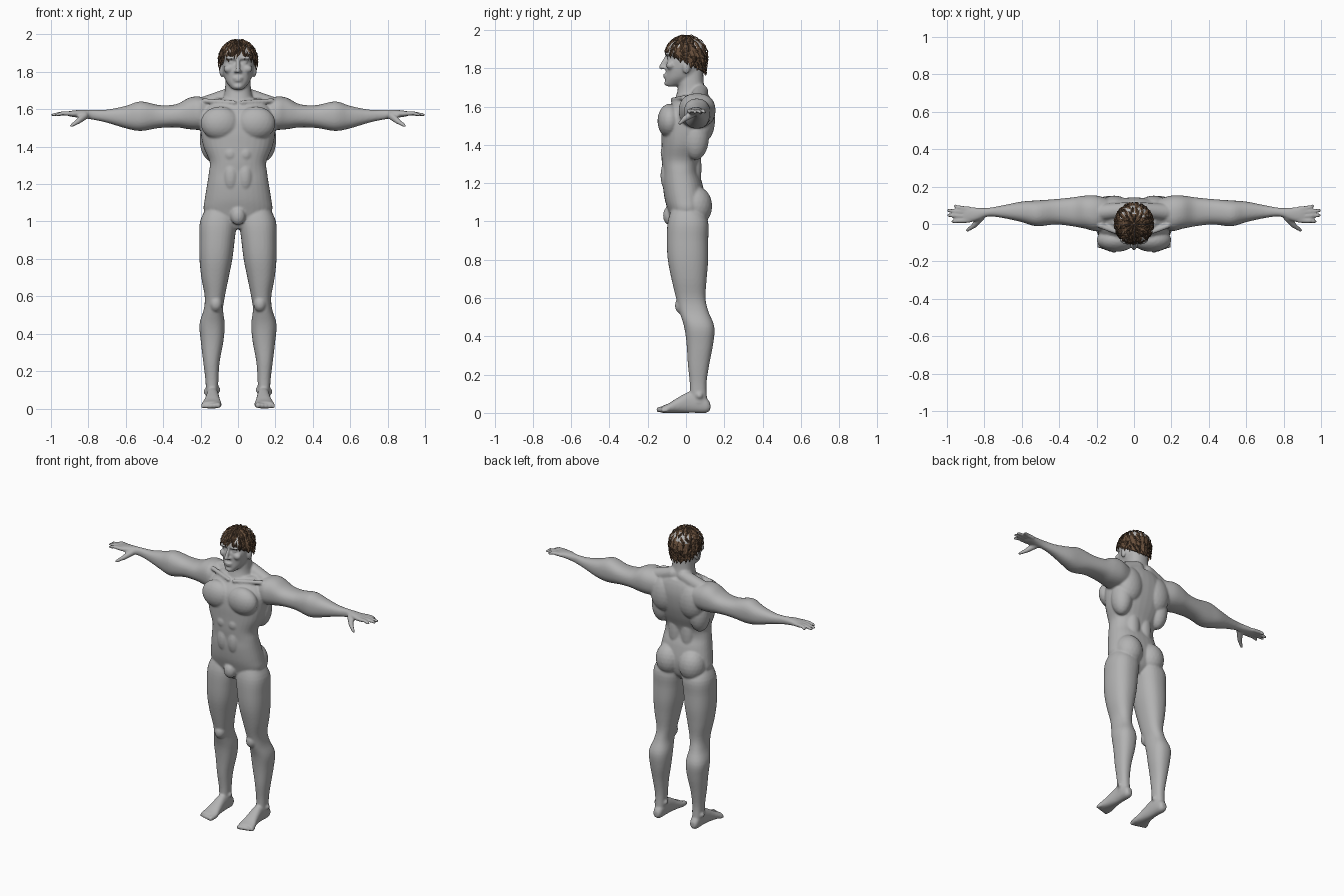
import bpy
import bmesh
import math
import random
from mathutils import Matrix, Vector

random.seed(4)
if "Cube" in bpy.data.objects:
    bpy.data.objects.remove(bpy.data.objects["Cube"], do_unlink=True)


def material(name, colour):
    mat = bpy.data.materials.new(name)
    mat.use_nodes = True
    rgba = (*colour, 1)
    mat.diffuse_color = rgba
    mat.node_tree.nodes["Principled BSDF"].inputs["Base Color"].default_value = rgba
    return mat


def finish(name, bm, materials):
    mesh = bpy.data.meshes.new(name)
    bm.to_mesh(mesh)
    bm.free()
    obj = bpy.data.objects.new(name, mesh)
    bpy.context.collection.objects.link(obj)
    for mat in materials:
        mesh.materials.append(mat)
    return obj


def spline(rings, steps=4):
    """Smoothly resample a list of rings (Catmull-Rom)."""
    padded = [rings[0], *rings, rings[-1]]
    for a, b, c, d in zip(padded, padded[1:], padded[2:], padded[3:]):
        for step in range(steps):
            t = step / steps
            yield [q + t / 2 * (r - p + t * (2 * p - 5 * q + 4 * r - s + t * (3 * (q - r) + s - p)))
                   for p, q, r, s in zip(a, b, c, d)]
    yield rings[-1]


def loft(bm, axis, rings, side=1, count=32, power=2.3):
    """Rings are (position, low u, high u, low v, high v) along an axis."""
    def bend(value):
        return math.copysign(abs(value) ** (2 / power), value)
    loops = []
    for t, u0, u1, v0, v1 in spline(rings):
        loop = []
        for i in range(count):
            angle = math.tau * i / count
            co = [(u0 + u1) / 2 + (u1 - u0) / 2 * bend(math.cos(angle)),
                  (v0 + v1) / 2 + (v1 - v0) / 2 * bend(math.sin(angle))]
            co.insert(axis, t)
            co[0] *= side
            loop.append(bm.verts.new(co))
        loops.append(loop)
    for a, b in zip(loops, loops[1:]):
        for i in range(count):
            j = (i + 1) % count
            bm.faces.new((a[i], a[j], b[j], b[i]))
    bm.faces.new(loops[0])
    bm.faces.new(loops[-1])


def blob(bm, centre, radii, side=1):
    place = Matrix.Translation((centre[0] * side, centre[1], centre[2]))
    bmesh.ops.create_icosphere(bm, subdivisions=3, radius=1,
                               matrix=place @ Matrix.Diagonal((*radii, 1)))


def tube(bm, start, end, r0, r1, side=1):
    """Tapered tube with round ends."""
    p, q = (Vector((v[0] * side, v[1], v[2])) for v in (start, end))
    turn = (q - p).to_track_quat("Z", "Y").to_matrix().to_4x4()
    bmesh.ops.create_cone(bm, cap_ends=True, segments=16, radius1=r0, radius2=r1,
                          depth=(q - p).length, matrix=Matrix.Translation((p + q) / 2) @ turn)
    blob(bm, p, (r0, r0, r0))
    blob(bm, q, (r1, r1, r1))


def even(rings):
    return [(z, -w, w, front, back) for z, w, front, back in rings]


skin = material("grey skin", (.45, .45, .45))
brown = material("brown hair", (.14, .08, .045))
dark = material("dark brown hair", (.06, .036, .022))
body = bmesh.new()

# Torso and neck
loft(body, 2, even([
    (.96, .05, -.05, .05), (1, .15, -.075, .085), (1.06, .183, -.095, .1),
    (1.12, .178, -.112, .1), (1.2, .165, -.122, .085), (1.26, .156, -.122, .066),
    (1.32, .152, -.127, .075), (1.4, .185, -.128, .108), (1.48, .2, -.128, .132),
    (1.56, .2, -.115, .142), (1.62, .17, -.075, .135), (1.66, .12, -.04, .12)]))
loft(body, 2, even([(1.6, .095, -.07, .12), (1.68, .074, -.045, .102),
                    (1.73, .068, -.04, .092), (1.8, .065, -.03, .09)]))
blob(body, (0, -.085, 1.03), (.04, .035, .05))

# Head with jaw and forehead
loft(body, 2, even([
    (1.705, .025, -.1, -.06), (1.72, .042, -.108, 0), (1.745, .062, -.107, .04),
    (1.77, .073, -.105, .07), (1.8, .08, -.105, .085), (1.835, .084, -.102, .095),
    (1.852, .086, -.092, .098), (1.875, .088, -.108, .1), (1.91, .085, -.097, .098),
    (1.94, .065, -.07, .08), (1.958, .035, -.035, .045)]))

# Nose, lips and chin
tube(body, (0, -.103, 1.86), (0, -.129, 1.806), .008, .013)
blob(body, (0, -.107, 1.766), (.026, .013, .006))
blob(body, (0, -.106, 1.752), (.023, .013, .006))
blob(body, (0, -.098, 1.722), (.026, .016, .015))

for side in (1, -1):
    # Brow, eye, cheek, nostril, ear
    for centre, radii in [((.036, -.097, 1.873), (.032, .014, .008)),
                          ((.035, -.084, 1.85), (.016, .015, .009)),
                          ((.05, -.08, 1.815), (.027, .024, .022)),
                          ((.012, -.114, 1.802), (.009, .012, .008)),
                          ((.086, .002, 1.803), (.013, .02, .033))]:
        blob(body, centre, radii, side)

    # Chest, ribs, back, buttock and knee muscles
    for centre, radii in [((.095, -.085, 1.525), (.105, .064, .09)),
                          ((.04, -.1, 1.36), (.04, .033, .045)),
                          ((.038, -.1, 1.24), (.04, .033, .08)),
                          ((.105, .085, 1.53), (.09, .067, .12)),
                          ((.14, .05, 1.44), (.065, .07, .12)),
                          ((.045, .045, 1.28), (.045, .036, .14)),
                          ((.085, .05, 1.08), (.088, .087, .105)),
                          ((.118, -.02, .56), (.035, .038, .045))]:
        blob(body, centre, radii, side)
    tube(body, (.04, .075, 1.675), (.2, .06, 1.615), .042, .046, side)
    tube(body, (.02, -.07, 1.635), (.18, -.01, 1.645), .012, .014, side)

    # Arm, widening into the palm
    loft(body, 0, [
        (.12, 0, .13, 1.5, 1.64), (.2, -.037, .152, 1.49, 1.667), (.26, -.025, .152, 1.493, 1.662),
        (.33, -.012, .142, 1.503, 1.627), (.42, -.002, .133, 1.5, 1.622),
        (.52, -.012, .126, 1.484, 1.642), (.6, .01, .12, 1.498, 1.618),
        (.7, .032, .1, 1.528, 1.598), (.78, .04, .086, 1.545, 1.597),
        (.84, .018, .087, 1.553, 1.597), (.89, .008, .092, 1.56, 1.592),
        (.91, .015, .085, 1.565, 1.588)], side)

    # Fingers and thumb
    for base, tip, reach in [(.081, .096, .955), (.061, .073, .992), (.04, .047, .992), (.019, .014, .968)]:
        knuckle = (.94, (base + tip) / 2, 1.578)
        tube(body, (.88, base, 1.576), knuckle, .013, .011, side)
        tube(body, knuckle, (reach, tip, 1.57), .011, .009, side)
    tube(body, (.82, .035, 1.565), (.855, -.008, 1.535), .021, .015, side)
    tube(body, (.855, -.008, 1.535), (.89, -.033, 1.512), .014, .009, side)

    # Leg
    loft(body, 2, [
        (1.08, .03, .165, -.07, .07), (1, .008, .203, -.095, .115), (.9, .018, .207, -.1, .116),
        (.8, .03, .206, -.095, .116), (.7, .05, .196, -.076, .108), (.6, .07, .178, -.052, .102),
        (.53, .08, .183, -.035, .117), (.45, .071, .206, -.01, .148), (.36, .078, .199, .003, .142),
        (.25, .098, .186, .01, .121), (.15, .105, .174, .02, .107), (.05, .107, .17, .02, .112)], side)

    # Ankle bones, foot and toes
    blob(body, (.108, .065, .1), (.014, .018, .018), side)
    blob(body, (.17, .07, .09), (.014, .018, .018), side)
    loft(body, 1, [
        (.127, .12, .155, .015, .05), (.105, .108, .166, 0, .08), (.05, .104, .168, 0, .11),
        (.01, .102, .17, 0, .108), (-.05, .095, .18, 0, .075), (-.09, .088, .192, 0, .05),
        (-.125, .09, .195, 0, .036)], side)
    for i in range(5):
        x, radius = .104 + .0205 * i, .017 - .0015 * i
        tube(body, (x, -.1, radius + .004), (x + .003, -.14 + .005 * i, radius), radius, radius * .9, side)

# Fuse the body into one smooth surface
bmesh.ops.recalc_face_normals(body, faces=body.faces)
figure = finish("body", body, [skin])
fuse = figure.modifiers.new("fuse", "REMESH")
fuse.mode = "VOXEL"
fuse.voxel_size = .0065
fuse.use_smooth_shade = True
relax = figure.modifiers.new("relax", "SMOOTH")
relax.factor = .5
relax.iterations = 4


def scalp(azimuth, s, lift=0):
    """Point on the hair surface: s runs from the crown down to the hairline."""
    angle = min(s, 1) * math.pi / 2
    drop = max(s - 1, 0)
    spread = math.sin(angle) * (1 - .1 * drop)
    return Vector(((.099 + lift) * spread * math.cos(azimuth),
                   (.107 + lift) * spread * math.sin(azimuth) + .002,
                   1.862 + (.106 + lift) * math.cos(angle) - .1 * drop))


def hairline(azimuth):
    return 1.28 + .56 * math.sin(azimuth)


# Hair cap
cap = bmesh.new()
rows, columns = 14, 40
grid = [[cap.verts.new(scalp(math.tau * c / columns, (r + .05) / rows * hairline(math.tau * c / columns)))
         for c in range(columns)] for r in range(rows + 1)]
cap.faces.new(grid[0])
for upper, lower in zip(grid, grid[1:]):
    for c in range(columns):
        d = (c + 1) % columns
        cap.faces.new((upper[c], lower[c], lower[d], upper[d]))
bmesh.ops.recalc_face_normals(cap, faces=cap.faces)
shell = finish("hair_cap", cap, [brown])
shell.modifiers.new("thickness", "SOLIDIFY").thickness = .012

# Overlapping pointed locks of hair
locks = bmesh.new()
for row in range(11):
    around = 10 + 2 * min(row, 9)
    for c in range(around):
        azimuth = math.tau * (c + row % 2 / 2 + random.uniform(-.2, .2)) / around
        s = .03 + row / 11 * hairline(azimuth)
        length = random.uniform(.24, .36)
        sway = random.uniform(-.12, .2)
        width = 2 / around
        levels = []
        for part, lift in ((0, .001), (.5, .007)):
            levels.append([locks.verts.new(scalp(azimuth + sway * part + k * width, s + length * part,
                                                 lift if k else lift + .004)) for k in (-1, 0, 1)])
        tip = locks.verts.new(scalp(azimuth + sway, s + length, .006))
        top, mid = levels
        shade = int(random.random() < .35)
        for k in (0, 1):
            for face in ((top[k], mid[k], mid[k + 1], top[k + 1]), (mid[k], tip, mid[k + 1])):
                locks.faces.new(face).material_index = shade
finish("hair_locks", locks, [brown, dark])
